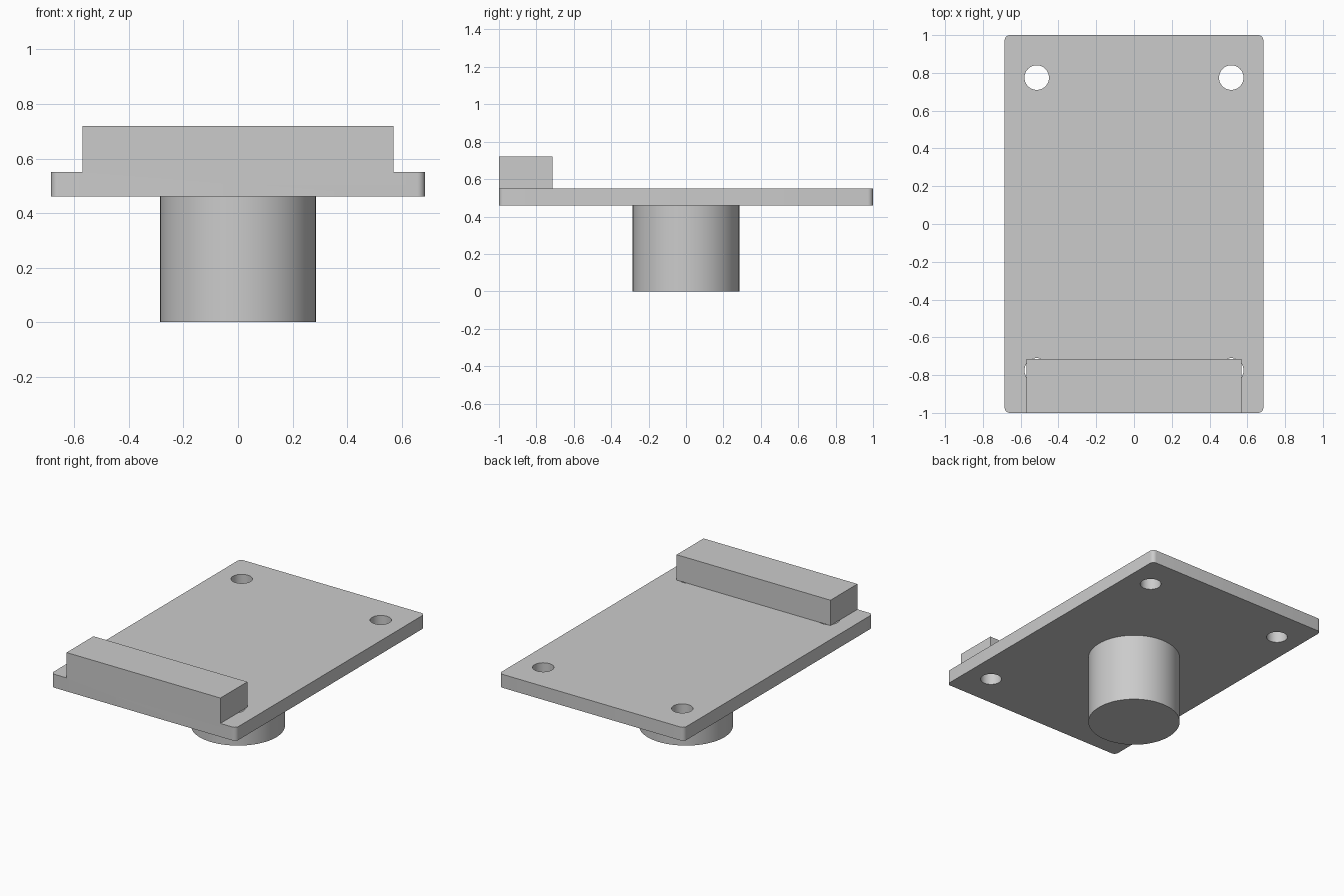
import bpy, bmesh, math
from mathutils import Matrix, Vector

cube = bpy.data.objects.get("Cube")
if cube:
    bpy.data.objects.remove(cube, do_unlink=True)

HALF_X, HALF_Y = 0.685, 1.0
PLATE_BOTTOM, PLATE_TOP, BLOCK_TOP = 0.46, 0.55, 0.72
HOLE_X, HOLE_Y, HOLE_R = 0.515, 0.775, 0.065

grey = bpy.data.materials.new("light grey")
grey.use_nodes = True
grey.diffuse_color = (0.6, 0.6, 0.6, 1)
grey.node_tree.nodes["Principled BSDF"].inputs["Base Color"].default_value = (0.6, 0.6, 0.6, 1)


def finish(name, bm):
    mesh = bpy.data.meshes.new(name)
    bm.to_mesh(mesh)
    bm.free()
    mesh.materials.append(grey)
    obj = bpy.data.objects.new(name, mesh)
    bpy.context.collection.objects.link(obj)
    return obj


def box(name, lo, hi, corner=0):
    lo, hi = Vector(lo), Vector(hi)
    bm = bmesh.new()
    bmesh.ops.create_cube(bm, size=1, matrix=Matrix.Translation((lo + hi) / 2) @ Matrix.Diagonal((*(hi - lo), 1)))
    if corner:
        upright = [e for e in bm.edges if abs(e.verts[0].co.z - e.verts[1].co.z) > 0.01]
        bmesh.ops.bevel(bm, geom=upright, offset=corner, segments=6, profile=0.5, affect='EDGES')
    return finish(name, bm)


def cylinder(name, radius, bottom, top, sides, spots=((0, 0),)):
    bm = bmesh.new()
    for x, y in spots:
        bmesh.ops.create_cone(bm, cap_ends=True, segments=sides, radius1=radius, radius2=radius,
                              depth=top - bottom, matrix=Matrix.Translation((x, y, (bottom + top) / 2)))
    return finish(name, bm)


def combine(target, tool, operation):
    mod = target.modifiers.new(operation.title(), 'BOOLEAN')
    mod.operation, mod.solver, mod.object = operation, 'EXACT', tool
    activate(target)
    bpy.ops.object.modifier_apply(modifier=mod.name)
    bpy.data.objects.remove(tool, do_unlink=True)


def activate(obj):
    bpy.ops.object.select_all(action='DESELECT')
    obj.select_set(True)
    bpy.context.view_layer.objects.active = obj


# Rounded mounting plate with four through holes
plate = box("mounting_plate", (-HALF_X, -HALF_Y, PLATE_BOTTOM), (HALF_X, HALF_Y, PLATE_TOP), corner=0.028)
holes = cylinder("hole_cutter", HOLE_R, PLATE_BOTTOM - 0.1, PLATE_TOP + 0.1, 48,
                 [(sx * HOLE_X, sy * HOLE_Y) for sx in (-1, 1) for sy in (-1, 1)])
combine(plate, holes, 'DIFFERENCE')

# Raised block flush with the front edge, covering the front holes
block = box("front_block", (-0.57, -HALF_Y, PLATE_TOP), (0.57, -0.715, BLOCK_TOP))
combine(plate, block, 'UNION')

# Round post under the middle of the plate
post = cylinder("round_post", 0.285, 0, PLATE_BOTTOM, 96)

for part in (plate, post):
    activate(part)
    bpy.ops.object.shade_smooth_by_angle(angle=math.radians(30))
